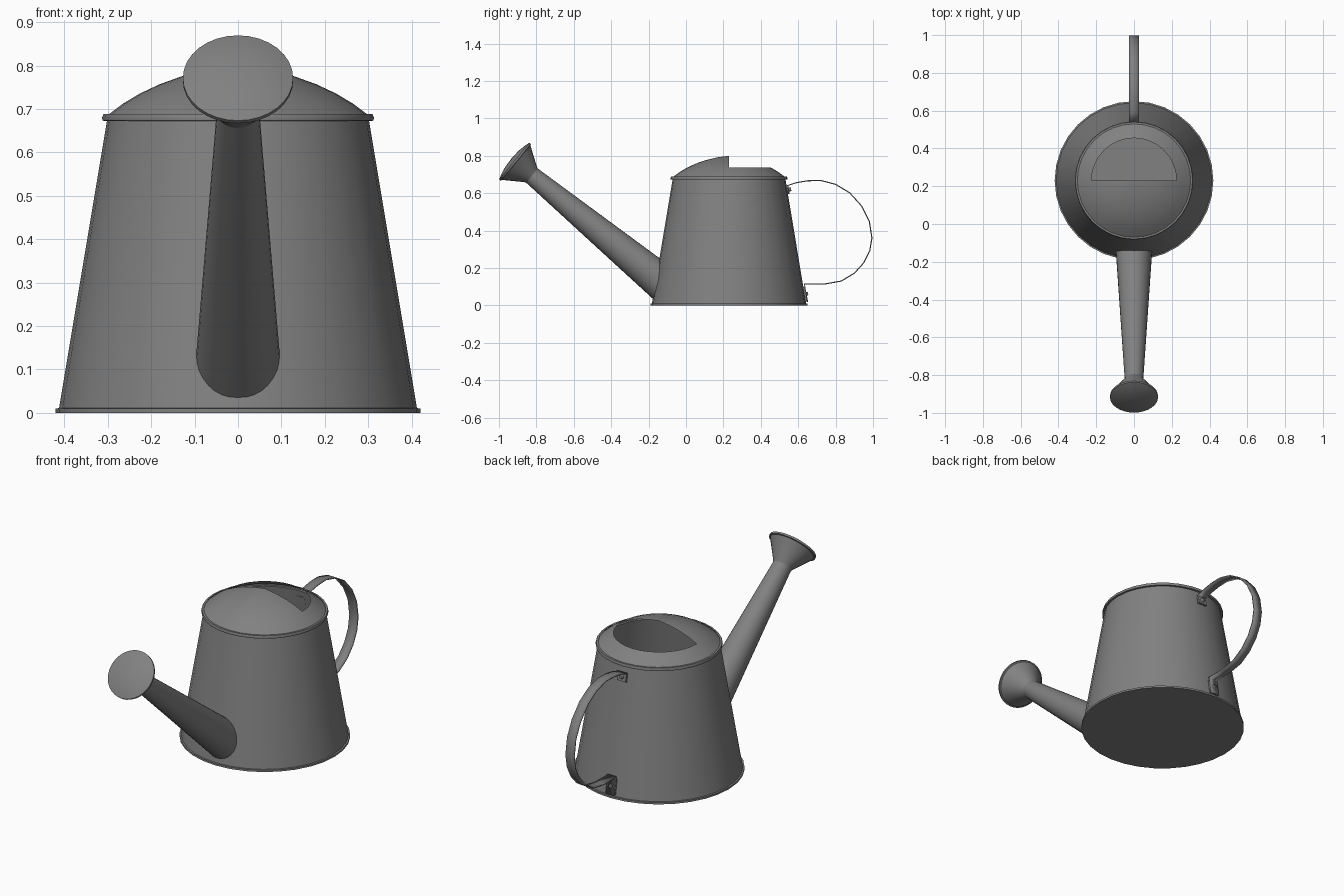
import bpy, bmesh, math
from mathutils import Vector, Matrix

cube = bpy.data.objects.get("Cube")
if cube:
    bpy.data.objects.remove(cube, do_unlink=True)

SEG = 32
CY = 0.23                      # body axis position along y
BASE_R, TOP_R, TOP_Z = 0.412, 0.302, 0.675

metal = bpy.data.materials.new("grey_metal")
metal.use_nodes = True
GREY = (0.22, 0.22, 0.22, 1)
metal.diffuse_color = GREY
metal.node_tree.nodes["Principled BSDF"].inputs["Base Color"].default_value = GREY


def finish(name, bm, angle=35):
    mesh = bpy.data.meshes.new(name)
    bm.to_mesh(mesh)
    bm.free()
    obj = bpy.data.objects.new(name, mesh)
    bpy.context.collection.objects.link(obj)
    mesh.materials.append(metal)
    bpy.ops.object.select_all(action='DESELECT')
    obj.select_set(True)
    bpy.context.view_layer.objects.active = obj
    bpy.ops.object.shade_smooth_by_angle(angle=math.radians(angle))
    return obj


def revolve(profile, matrix):
    """Turn a (radius, height) profile about local z."""
    bm = bmesh.new()
    rings = []
    for r, z in profile:
        n = SEG if r else 1
        rings.append([bm.verts.new(matrix @ Vector((r * math.cos(math.tau * i / SEG),
                      r * math.sin(math.tau * i / SEG), z))) for i in range(n)])
    for a, b in zip(rings, rings[1:]):
        for i in range(SEG):
            j = (i + 1) % SEG
            corners = [a[i % len(a)], a[j % len(a)], b[j % len(b)], b[i % len(b)]]
            bm.faces.new(list(dict.fromkeys(corners)))
    return bm, rings


def wall_radius(z):
    return BASE_R + (TOP_R - BASE_R) * z / TOP_Z


upright = Matrix.Translation((0, CY, 0))

# Tapered body with rolled bottom and top rims
bm, _ = revolve([(0, 0), (0.42, 0), (0.42, 0.01), (BASE_R, 0.011), (TOP_R, 0.672),
                 (0.312, 0.673), (0.313, 0.68), (0.31, 0.688), (0.3, 0.688)], upright)
finish("body", bm)

# Domed lid, its rear inner half open for filling
bm, _ = revolve([(0.3, 0.686), (0.265, 0.712), (0.225, 0.736), (0.18, 0.757),
                 (0.13, 0.775), (0.065, 0.791), (0, 0.8)], upright)
opening = []
for f in bm.faces:
    c = f.calc_center_median() - Vector((0, CY, 0))
    if c.y > 0 and math.hypot(c.x, c.y) < 0.222:
        opening.append(f)
bmesh.ops.delete(bm, geom=opening, context='FACES')
finish("lid", bm, 60)

# Spout, its foot trimmed to the body wall
foot, tip = Vector((0, -0.16, 0.148)), Vector((0, -0.825, 0.695))
axis = (tip - foot).normalized()
length = (tip - foot).length
along = Matrix.Translation(foot) @ axis.to_track_quat('Z', 'Y').to_matrix().to_4x4()
bm, rings = revolve([(0.095, 0), (0.049, length)], along)
for low, high in zip(*rings):
    ray = (high.co - low.co).normalized()
    near, far = -0.2, 0.3
    for _ in range(30):
        mid = (near + far) / 2
        p = low.co + ray * mid
        inside = math.hypot(p.x, p.y - CY) < wall_radius(p.z)
        near, far = (mid, far) if inside else (near, mid)
    low.co = low.co + ray * near
finish("spout", bm, 60)

# Flared sprinkler rose with a shallow domed face
rose = along @ Matrix.Translation((0, 0, length))
bm, _ = revolve([(0.048, -0.004), (0.056, 0.012), (0.12, 0.108), (0.127, 0.11),
                 (0.127, 0.12), (0.1, 0.129), (0.055, 0.138), (0, 0.141)], rose)
finish("sprinkler_rose", bm)

# Strap handle, bent flat against the wall at both ends
path = [(0.548, 0.595), (0.541, 0.64), (0.59, 0.656), (0.65, 0.666), (0.72, 0.668),
        (0.8, 0.647), (0.875, 0.602), (0.94, 0.53), (0.98, 0.45), (0.994, 0.36),
        (0.982, 0.29), (0.95, 0.227), (0.9, 0.172), (0.83, 0.13), (0.74, 0.114),
        (0.633, 0.114), (0.65, 0.018)]
bm = bmesh.new()
HALF_W = 0.026
rows = [[bm.verts.new((x, y, z)) for x in (-HALF_W, HALF_W)] for y, z in path]
for a, b in zip(rows, rows[1:]):
    bm.faces.new((a[0], a[1], b[1], b[0]))
handle = finish("handle", bm)
solid = handle.modifiers.new("strap_thickness", 'SOLIDIFY')
solid.thickness = 0.006
solid.offset = 0

# Mounting plates and rivets under the handle ends
lean = math.atan2(BASE_R - TOP_R, TOP_Z)
for label, z, height in (("upper", 0.618, 0.045), ("lower", 0.06, 0.08)):
    place = (Matrix.Translation((0, CY + wall_radius(z) + 0.003, z))
             @ Matrix.Rotation(lean, 4, 'X'))
    bm = bmesh.new()
    bmesh.ops.create_cube(bm, size=1, matrix=place @ Matrix.Diagonal((0.05, 0.012, height, 1)))
    finish(label + "_handle_plate", bm)
    bm = bmesh.new()
    bmesh.ops.create_cone(bm, cap_ends=True, segments=12, radius1=0.012, radius2=0.008,
                          depth=0.012, matrix=place @ Matrix.Translation((0, 0.012, 0))
                          @ Matrix.Rotation(-math.pi / 2, 4, 'X'))
    finish(label + "_handle_rivet", bm)
